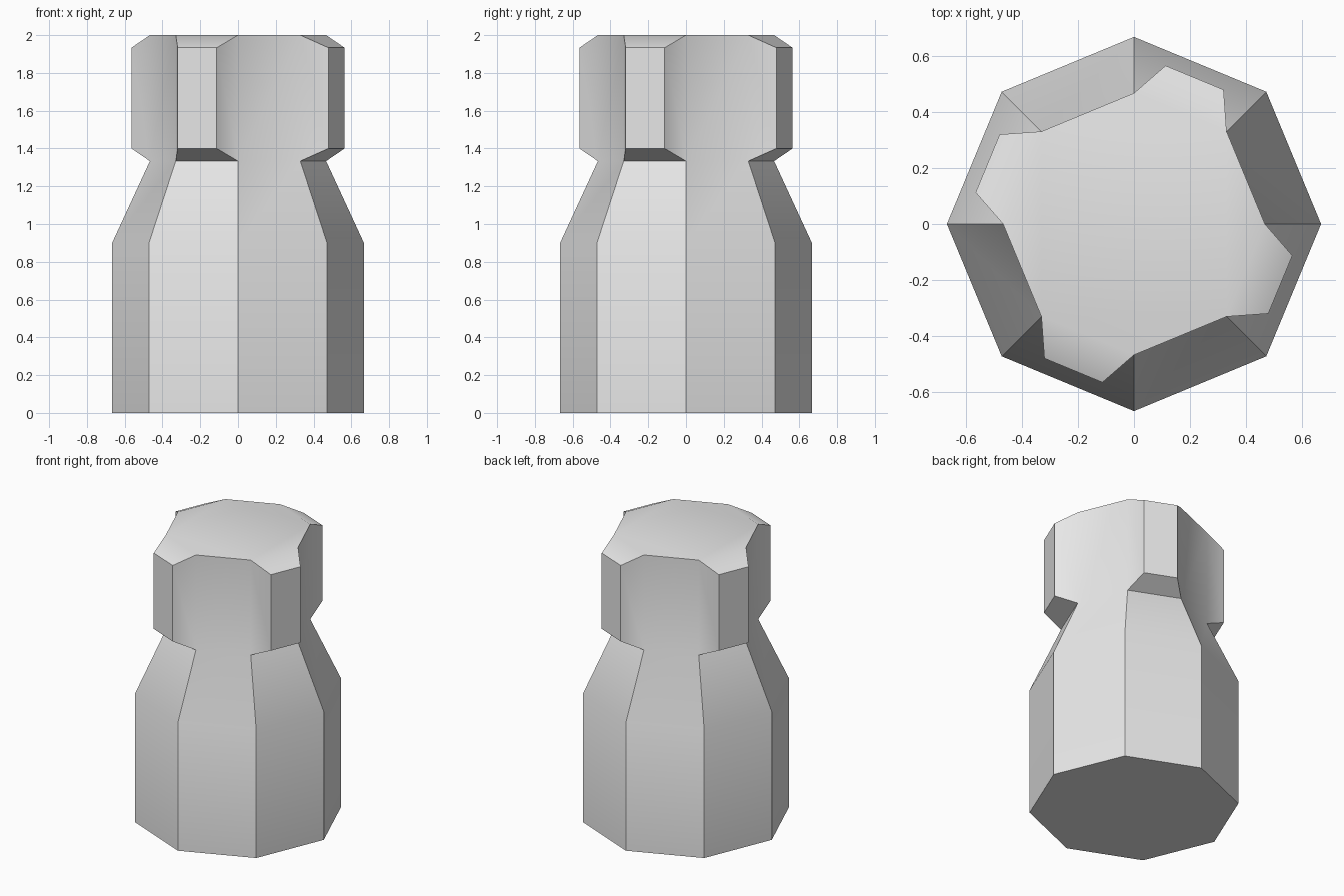
import bpy
import bmesh
import math

cube = bpy.data.objects.get("Cube")
if cube:
    bpy.data.objects.remove(cube, do_unlink=True)

SIDES = 8
BODY_RADIUS = 2 / 3
NECK_RADIUS = 0.7 * BODY_RADIUS
SHOULDER_Z, NECK_Z, TOP_Z = 0.9, 4 / 3, 2.0
INSET, PUSH = 0.2 / 3, 0.4 / 3

grey = bpy.data.materials.new("light_grey")
grey.use_nodes = True
colour = (0.8, 0.8, 0.8, 1)
grey.diffuse_color = colour
grey.node_tree.nodes["Principled BSDF"].inputs["Base Color"].default_value = colour

bm = bmesh.new()


def ring(radius, z):
    """One horizontal octagon of vertices with a corner on each axis."""
    step = math.tau / SIDES
    return [bm.verts.new((radius * math.cos(i * step), radius * math.sin(i * step), z))
            for i in range(SIDES)]


def bridge(low, high):
    """Wall faces between two rings, in order around the axis."""
    return [bm.faces.new((low[i], low[(i + 1) % SIDES], high[(i + 1) % SIDES], high[i]))
            for i in range(SIDES)]


# Body, tapered shoulder and neck
rings = [ring(BODY_RADIUS, 0), ring(BODY_RADIUS, SHOULDER_Z),
         ring(NECK_RADIUS, NECK_Z), ring(NECK_RADIUS, TOP_Z)]
bm.faces.new(rings[0][::-1])
bm.faces.new(rings[-1])
walls = [bridge(a, b) for a, b in zip(rings, rings[1:])]
bm.normal_update()

# Grip lugs: every second neck face is inset and pushed outward
lugs = walls[-1][1::2]
normals = [f.normal.copy() for f in lugs]
bmesh.ops.inset_individual(bm, faces=lugs, thickness=INSET, depth=0, use_even_offset=True)
for face, normal in zip(lugs, normals):
    for v in face.verts:
        v.co += normal * PUSH
bm.normal_update()

mesh = bpy.data.meshes.new("capped_bottle")
bm.to_mesh(mesh)
bm.free()
mesh.materials.append(grey)
bottle = bpy.data.objects.new("capped_bottle", mesh)
bpy.context.collection.objects.link(bottle)

# Smooth shading, with the octagon corners kept sharp
bpy.ops.object.select_all(action="DESELECT")
bottle.select_set(True)
bpy.context.view_layer.objects.active = bottle
bpy.ops.object.shade_smooth_by_angle(angle=math.radians(30))
